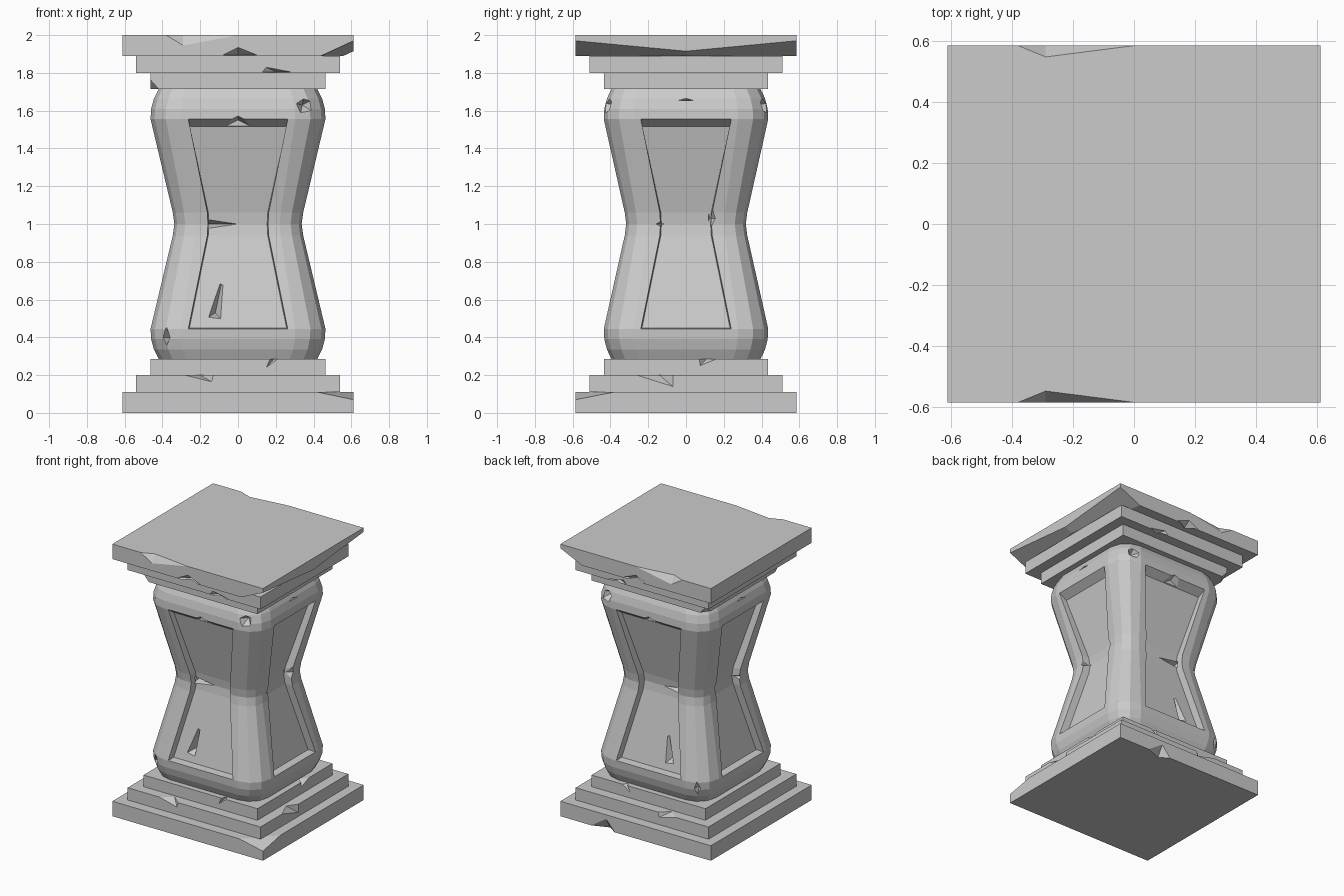
import bpy, bmesh, math
from mathutils import Vector

cube = bpy.data.objects.get("Cube")
if cube:
    bpy.data.objects.remove(cube, do_unlink=True)

stone = bpy.data.materials.new("grey_stone")
stone.use_nodes = True
GREY = (0.6, 0.6, 0.6, 1)
stone.diffuse_color = GREY
stone.node_tree.nodes["Principled BSDF"].inputs["Base Color"].default_value = GREY


def to_object(bm, name):
    bmesh.ops.recalc_face_normals(bm, faces=bm.faces)
    mesh = bpy.data.meshes.new(name)
    bm.to_mesh(mesh)
    bm.free()
    obj = bpy.data.objects.new(name, mesh)
    bpy.context.collection.objects.link(obj)
    mesh.materials.append(stone)
    return obj


def slab(name, hx, hy, z0, z1):
    bm = bmesh.new()
    bmesh.ops.create_cube(bm, size=1)
    for v in bm.verts:
        v.co = (v.co.x * 2 * hx, v.co.y * 2 * hy, z0 + (v.co.z + 0.5) * (z1 - z0))
    return to_object(bm, name)


def edge_chip(a, b, c, d):
    """Chip along edge a-b, reaching c and d on the two faces beside it."""
    a, b, c, d = map(Vector, (a, b, c, d))
    mid = (a + b) / 2
    return [a, b, c, d, mid + (mid - c) + (mid - d)]


def mirrored(points, axis):
    out = [Vector(p) for p in points]
    for p in out:
        p[axis] = -p[axis]
    return out


def carve(target, chips):
    """Remove a convex chunk for every point set."""
    bm = bmesh.new()
    for points in chips:
        verts = [bm.verts.new(p) for p in points]
        bmesh.ops.convex_hull(bm, input=verts)
    cutter = to_object(bm, "chip_cutter")
    cutter.hide_render = True
    mod = target.modifiers.new("chips", 'BOOLEAN')
    mod.operation, mod.solver, mod.object = 'DIFFERENCE', 'EXACT', cutter
    mod.use_self = True
    bpy.context.view_layer.update()
    bpy.context.view_layer.objects.active = target
    bpy.ops.object.modifier_apply(modifier=mod.name)
    bpy.data.objects.remove(cutter, do_unlink=True)


# Stepped plinth and cap
SIZES = [(0.612, 0.585), (0.54, 0.51), (0.463, 0.435)]
LEVELS = [0, 0.11, 0.2, 0.285]
plinth, cap = [], []
for i, (hx, hy) in enumerate(SIZES):
    lo, hi = LEVELS[i], LEVELS[i + 1]
    plinth.append(slab(f"plinth_step_{i + 1}", hx, hy, lo, hi))
    cap.append(slab(f"cap_step_{i + 1}", hx, hy, 2 - hi, 2 - lo))

# Waisted body: rounded-rectangle rings swept up a mirrored profile
HALF = [(0.285, 0.42), (0.335, 0.445), (0.39, 0.46), (0.445, 0.463),
        (0.94, 0.345), (1.0, 0.337)]
PROFILE = HALF + [(2 - z, w) for z, w in HALF[-2::-1]]
ROUNDING, NARROW, SEGMENTS = 0.345, 0.94, 3
PANEL_LOW, PANEL_HIGH, DEPTH = 0.445, 1.555, 0.055


def panel_half(z):
    t = min(max(abs(z - 1), 0.045) / 0.555, 1)
    return 0.15 + 0.113 * t


def ring(z, w):
    hx, hy, p, radius = w, w * NARROW, panel_half(z), w * ROUNDING
    pts = []
    for k in range(4):
        # Side edge pair, then the rounded corner that follows it
        rot = math.pi / 2 * k
        out, along = (hy, hx) if k % 2 == 0 else (hx, hy)
        q = p if k % 2 == 0 else p - 0.024
        local = [(-q, -out), (q, -out)]
        for s in range(SEGMENTS + 1):
            a = -math.pi / 2 + math.pi / 2 * s / SEGMENTS
            local.append((along - radius + radius * math.cos(a),
                          -out + radius + radius * math.sin(a)))
        c, sn = math.cos(rot), math.sin(rot)
        pts += [(x * c - y * sn, x * sn + y * c, z) for x, y in local]
    return pts


bm = bmesh.new()
rings = [[bm.verts.new(p) for p in ring(z, w)] for z, w in PROFILE]
count = len(rings[0])
panels = [[] for k in range(4)]
for low, high in zip(rings, rings[1:]):
    for i in range(count):
        j = (i + 1) % count
        face = bm.faces.new((low[i], low[j], high[j], high[i]))
        z = face.calc_center_median().z
        if i % (SEGMENTS + 3) == 0 and PANEL_LOW < z < PANEL_HIGH:
            panels[i // (SEGMENTS + 3)].append(face)
bm.faces.new(rings[0][::-1])
bm.faces.new(rings[-1])
bm.normal_update()

# Sunken panels
for k, faces in enumerate(panels):
    bmesh.ops.inset_region(bm, faces=faces, thickness=0.005, use_even_offset=True)
    angle = math.pi / 2 * k
    inward = Vector((-math.sin(angle), math.cos(angle), 0))
    for v in {v for f in faces for v in f.verts}:
        v.co += inward * DEPTH
        if v.co.z > 1.4:
            v.co.z = 1.515
body = to_object(bm, "waisted_body")

# Cracks and dents in the body, repeated front and back
front = [
    [(-0.165, -0.385, 0.5), (-0.085, -0.385, 0.49), (-0.078, -0.312, 0.73), (-0.12, -0.3, 0.53)],
    [(-0.18, -0.275, 1.03), (-0.18, -0.275, 0.97), (0.01, -0.268, 1.0), (-0.16, -0.2, 1.0)],
    [(-0.08, -0.5, 1.53), (0.08, -0.5, 1.53), (0, -0.5, 1.6),
     (-0.08, -0.385, 1.51), (0.08, -0.385, 1.51), (0, -0.385, 1.55)],
    [(0.3, -0.44, 1.64), (0.35, -0.43, 1.68), (0.4, -0.41, 1.66),
     (0.39, -0.41, 1.6), (0.33, -0.44, 1.58), (0.34, -0.36, 1.63)],
    [(-0.38, -0.42, 0.46), (-0.4, -0.4, 0.4), (-0.36, -0.44, 0.4),
     (-0.38, -0.41, 0.35), (-0.36, -0.36, 0.4)],
]
side = [
    [(0.47, -0.08, 1.655), (0.47, 0.08, 1.655), (0.46, 0, 1.675), (0.42, 0, 1.65)],
    [(0.36, -0.12, 1.03), (0.36, -0.12, 0.97), (0.36, -0.17, 1.0), (0.27, -0.12, 1.0)],
    [(0.38, 0.12, 1.17), (0.36, 0.12, 0.93), (0.36, 0.165, 1.03), (0.27, 0.12, 1.03)],
]
carve(body, front + [mirrored(c, 1) for c in front] + side + [mirrored(c, 0) for c in side])

# Worn cap
top_chips = []
for s in (-1, 1):
    y = s * 0.585
    top_chips.append(edge_chip((-0.38, y, 2), (0, y, 2), (-0.29, y, 1.945), (-0.29, s * 0.548, 2)))
    top_chips.append(edge_chip((-0.08, y, 1.895), (0.1, y, 1.895), (0, y, 1.935), (0, s * 0.53, 1.895)))
    # Broken underside along one side, deepest at the corners
    under = []
    for t in (-0.01, 0.7):
        for x in (0.4, 0.75):
            z = 1.915 + 0.094 * t + 0.46 * (x - 0.612)
            under += [(x, s * t, z), (x, s * t, 1.6)]
    top_chips.append(under)
carve(cap[0], top_chips)
ledge = edge_chip((0.13, -0.51, 1.805), (0.28, -0.51, 1.805), (0.15, -0.51, 1.83), (0.2, -0.47, 1.805))
carve(cap[1], [ledge, mirrored(ledge, 1)])
corner = [(-0.42, -0.435, 1.715), (-0.465, -0.435, 1.765), (-0.465, -0.37, 1.715), (-0.52, -0.5, 1.7)]
carve(cap[2], [corner, mirrored(corner, 1)])

# Worn plinth
carve(plinth[0], [
    [(0.42, -0.585, 0.11), (0.612, -0.585, 0.07), (0.612, -0.38, 0.11), (0.66, -0.64, 0.14)],
    edge_chip((0.17, 0.585, 0), (0.36, 0.585, 0), (0.24, 0.585, 0.08), (0.24, 0.54, 0)),
])
step = edge_chip((-0.28, -0.51, 0.2), (-0.13, -0.51, 0.2), (-0.14, -0.51, 0.165), (-0.2, -0.45, 0.2))
carve(plinth[1], [
    step, mirrored(step, 1),
    edge_chip((0.54, -0.26, 0.2), (0.54, -0.07, 0.2), (0.54, -0.07, 0.14), (0.49, -0.14, 0.2)),
])
nick = edge_chip((0.17, -0.435, 0.285), (0.21, -0.435, 0.285), (0.15, -0.435, 0.24), (0.19, -0.4, 0.285))
carve(plinth[2], [
    nick, mirrored(nick, 1),
    edge_chip((0.463, 0.07, 0.285), (0.463, 0.16, 0.285), (0.463, 0.075, 0.25), (0.42, 0.11, 0.285)),
])
